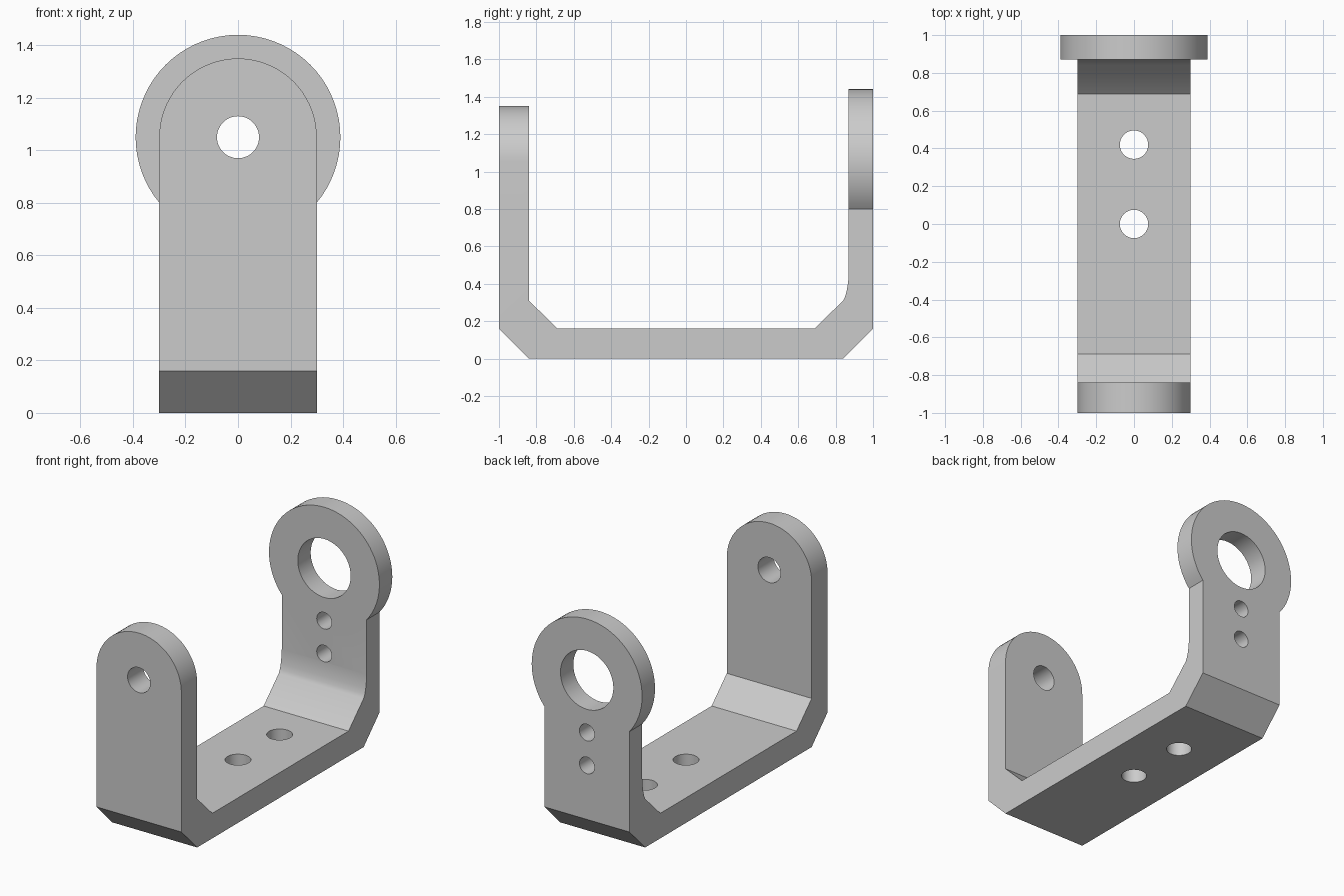
import bpy
import bmesh
from math import sin, cos, pi

default = bpy.data.objects.get("Cube")
if default:
    bpy.data.objects.remove(default, do_unlink=True)

HALF_W = 0.3     # half width of the strap
PIVOT_Z = 1.05   # height of the shared pivot axis

grey = bpy.data.materials.new("plain grey")
grey.use_nodes = True
colour = (0.6, 0.6, 0.6, 1)
grey.diffuse_color = colour
grey.node_tree.nodes["Principled BSDF"].inputs["Base Color"].default_value = colour


def prism(name, points, axis, lo, hi):
    """Extrude a 2D outline along the given axis from lo to hi."""
    place = {"x": lambda a, b, t: (t, a, b),
             "y": lambda a, b, t: (a, t, b),
             "z": lambda a, b, t: (a, b, t)}[axis]
    bm = bmesh.new()
    low = [bm.verts.new(place(a, b, lo)) for a, b in points]
    high = [bm.verts.new(place(a, b, hi)) for a, b in points]
    bm.faces.new(low)
    bm.faces.new(high)
    n = len(points)
    for i in range(n):
        j = (i + 1) % n
        bm.faces.new((low[i], low[j], high[j], high[i]))
    bmesh.ops.recalc_face_normals(bm, faces=bm.faces)
    mesh = bpy.data.meshes.new(name)
    bm.to_mesh(mesh)
    bm.free()
    mesh.materials.append(grey)
    obj = bpy.data.objects.new(name, mesh)
    bpy.context.collection.objects.link(obj)
    return obj


def arc(a, b, r, turn=2 * pi, steps=72):
    count = steps if turn >= 2 * pi else steps + 1
    return [(a + r * cos(turn * i / steps), b + r * sin(turn * i / steps))
            for i in range(count)]


def combine(target, tool, operation):
    """Apply a boolean and discard the tool."""
    tool.hide_render = True
    mod = target.modifiers.new(operation.lower(), "BOOLEAN")
    mod.operation = operation
    mod.solver = "EXACT"
    mod.object = tool
    bpy.ops.object.select_all(action="DESELECT")
    bpy.context.view_layer.objects.active = target
    target.select_set(True)
    bpy.ops.object.modifier_apply(modifier=mod.name)
    bpy.data.objects.remove(tool, do_unlink=True)


# Bent strap: side profile with chamfered corners and a soft inner back bend
side = [(-1, 0.16), (-0.84, 0), (0.84, 0), (1, 0.16), (1, 0.95), (0.87, 0.95),
        (0.87, 0.45), (0.867, 0.41), (0.86, 0.365), (0.851, 0.332), (0.84, 0.31),
        (0.687, 0.16), (-0.687, 0.16), (-0.84, 0.31), (-0.84, 1.6), (-1, 1.6)]
bracket = prism("bracket", side, "x", -0.6, 0.6)

# Front outline trims the strap width and rounds the front arm
arch = [(-HALF_W, -0.3), (HALF_W, -0.3)] + arc(0, PIVOT_Z, HALF_W, pi, 36)
combine(bracket, prism("arch_trim", arch, "y", -1.2, 1.2), "INTERSECT")

# Round head on the back arm
combine(bracket, prism("round_head", arc(0, PIVOT_Z, 0.39), "y", 0.87, 1), "UNION")

# Holes: front pivot, bearing seat, back arm screws, base screws
holes = [("front_pivot_hole", PIVOT_Z, 0.08, "y", -1.2, -0.5),
         ("bearing_hole", PIVOT_Z, 0.187, "y", 0.6, 1.2),
         ("upper_screw_hole", 0.715, 0.053, "y", 0.6, 1.2),
         ("lower_screw_hole", 0.505, 0.053, "y", 0.6, 1.2),
         ("centre_base_hole", 0, 0.075, "z", -0.2, 0.4),
         ("rear_base_hole", 0.42, 0.075, "z", -0.2, 0.4)]
for name, pos, radius, axis, lo, hi in holes:
    combine(bracket, prism(name, arc(0, pos, radius, steps=48), axis, lo, hi),
            "DIFFERENCE")

bpy.ops.object.shade_smooth_by_angle(angle=pi / 7)
